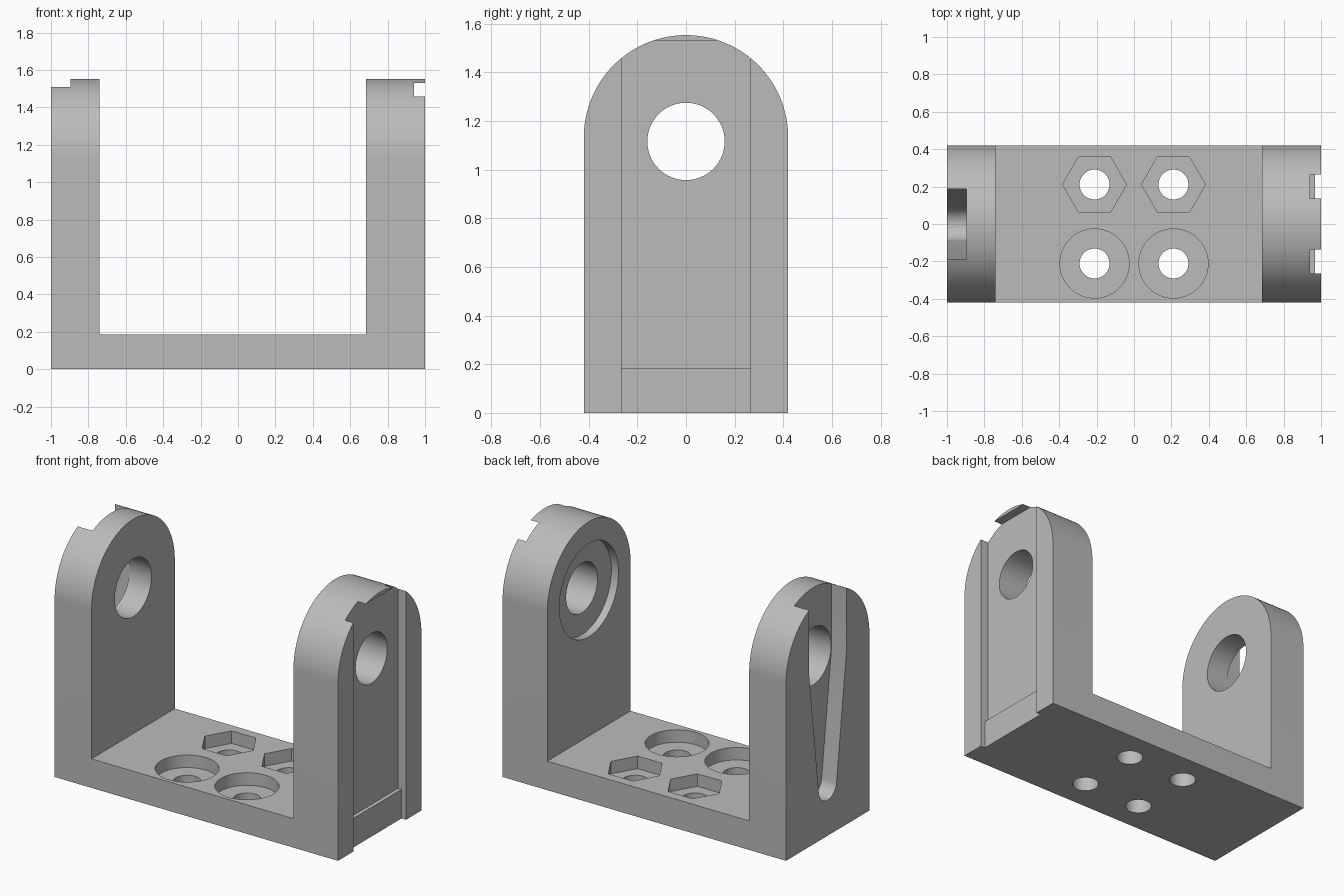
import bpy
import bmesh
from math import sin, cos, pi, radians

cube = bpy.data.objects.get("Cube")
if cube:
    bpy.data.objects.remove(cube, do_unlink=True)

grey = bpy.data.materials.new("plain grey")
grey.use_nodes = True
colour = (0.5, 0.5, 0.5, 1)
grey.diffuse_color = colour
grey.node_tree.nodes["Principled BSDF"].inputs["Base Color"].default_value = colour

HALF_DEPTH = 0.42
ARCH_Z = 1.133
AXLE_Z = 1.116
FLOOR_Z = 0.185


def arc(cx, cy, r, start, end, steps):
    """Points along an arc, angles in degrees."""
    angles = [radians(start + (end - start) * i / steps) for i in range(steps + 1)]
    return [(cx + r * cos(a), cy + r * sin(a)) for a in angles]


def circle(cx, cy, r, sides=64):
    return arc(cx, cy, r, 0, 360, sides)[:-1]


def rect(a0, a1, b0, b1):
    return [(a0, b0), (a1, b0), (a1, b1), (a0, b1)]


def prism(name, outline, axis, low, high):
    """Extrude a YZ outline along x, or an XY outline along z."""
    bm = bmesh.new()
    place = (lambda p: (low, p[0], p[1])) if axis == "x" else (lambda p: (p[0], p[1], low))
    face = bm.faces.new([bm.verts.new(place(p)) for p in outline])
    grown = bmesh.ops.extrude_face_region(bm, geom=[face])
    moved = [v for v in grown["geom"] if isinstance(v, bmesh.types.BMVert)]
    step = high - low
    bmesh.ops.translate(bm, verts=moved, vec=(step, 0, 0) if axis == "x" else (0, 0, step))
    bmesh.ops.recalc_face_normals(bm, faces=bm.faces)
    mesh = bpy.data.meshes.new(name)
    bm.to_mesh(mesh)
    bm.free()
    obj = bpy.data.objects.new(name, mesh)
    bpy.context.collection.objects.link(obj)
    return obj


# Round-topped block along the whole length
outline = [(-HALF_DEPTH, 0), (HALF_DEPTH, 0)] + arc(0, ARCH_Z, HALF_DEPTH, 0, 180, 64)
bracket = prism("bracket", outline, "x", -1, 1)
bracket.data.materials.append(grey)


def cut(name, outline, axis, low, high):
    cutter = prism(name, outline, axis, low, high)
    cutter.hide_render = True
    mod = bracket.modifiers.new(name, "BOOLEAN")
    mod.operation = "DIFFERENCE"
    mod.solver = "EXACT"
    mod.object = cutter
    bpy.context.view_layer.objects.active = bracket
    bpy.ops.object.modifier_apply(modifier=name)
    bpy.data.objects.remove(cutter, do_unlink=True)


# Open space between the two arms
cut("arm_gap", rect(-1, 1, FLOOR_Z, 2), "x", -0.74, 0.685)

# Left arm: shallow outer channel, lower step, axle hole and inner counterbore
cut("channel", rect(-0.265, 0.265, FLOOR_Z, 1.53), "x", 0.942, 1.1)
cut("channel_foot", rect(-0.265, 0.265, -0.1, FLOOR_Z + 0.001), "x", 0.968, 1.1)
cut("left_axle_hole", circle(0, AXLE_Z, 0.159), "x", 0.6, 1.1)
cut("left_counterbore", circle(0, AXLE_Z, 0.298), "x", 0.6, 0.735)

# Right arm: tapered slot open at the top, and axle hole
slot = [(0.187, 2), (-0.187, 2), (-0.187, 1.09)]
slot += arc(0, 0.317, 0.09, 187, 353, 24) + [(0.187, 1.09)]
cut("tapered_slot", slot, "x", -1.1, -0.895)
cut("right_axle_hole", circle(0, AXLE_Z, 0.184), "x", -0.95, -0.6)

# Floor: four bolt holes, round recesses in front and hexagonal ones behind
for x in (-0.211, 0.211):
    for y, radius, sides in ((-0.211, 0.185, 64), (0.211, 0.171, 6)):
        cut("bolt_hole", circle(x, y, 0.08, 48), "z", -0.1, 0.5)
        cut("bolt_recess", circle(x, y, radius, sides), "z", FLOOR_Z - 0.08, 0.5)

bpy.ops.object.select_all(action="DESELECT")
bracket.select_set(True)
bpy.context.view_layer.objects.active = bracket
bpy.ops.object.shade_smooth_by_angle(angle=radians(25))
